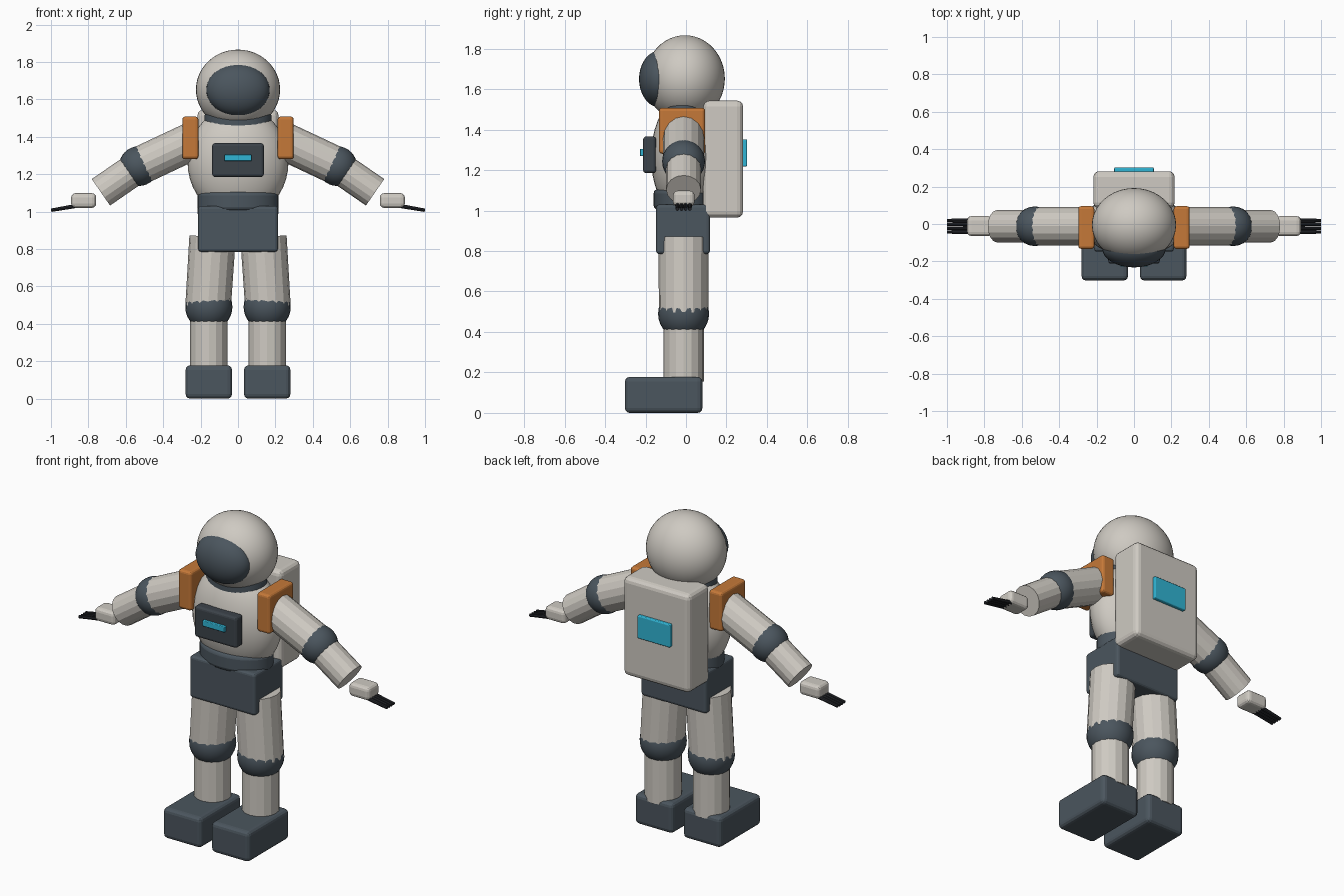
import bpy, math
from mathutils import Vector

if "Cube" in bpy.data.objects:
    bpy.data.objects.remove(bpy.data.objects["Cube"])


def material(name, rgb):
    m = bpy.data.materials.new(name)
    m.diffuse_color = (*rgb, 1)
    m.use_nodes = True
    m.node_tree.nodes["Principled BSDF"].inputs["Base Color"].default_value = m.diffuse_color
    return m


WHITE = material("suit_white", (0.62, 0.59, 0.54))
SLATE = material("slate", (0.07, 0.092, 0.112))
DARK = material("dark_slate", (0.045, 0.056, 0.068))
BLACK = material("finger_black", (0.018, 0.02, 0.025))
ORANGE = material("orange", (0.56, 0.19, 0.04))
CYAN = material("cyan", (0.03, 0.46, 0.66))
Y = -0.012  # depth of the limb axes


def finish(name, mat, smooth=None):
    ob = bpy.context.object
    ob.name = name
    ob.data.materials.append(mat)
    if smooth:
        bpy.ops.object.shade_smooth_by_angle(angle=math.radians(smooth))
    return ob


def ball(name, mat, centre, radii, seg=32, rings=20):
    bpy.ops.mesh.primitive_uv_sphere_add(segments=seg, ring_count=rings, radius=1, location=centre)
    ob = finish(name, mat, 60)
    ob.scale = radii
    return ob


def box(name, mat, x, y, z, bevel):
    """Bevelled box from its (min, max) on each axis."""
    lo, hi = Vector((x[0], y[0], z[0])), Vector((x[1], y[1], z[1]))
    bpy.ops.mesh.primitive_cube_add(size=1, location=(lo + hi) / 2)
    ob = bpy.context.object
    ob.scale = hi - lo
    bpy.ops.object.transform_apply(location=False, rotation=False, scale=True)
    finish(name, mat)
    mod = ob.modifiers.new("bevel", 'BEVEL')
    mod.width, mod.segments = bevel, 3
    return ob


def rod(name, mat, a, b, r1, r2, sides=16):
    """Faceted tube from a to b."""
    a, b = Vector(a), Vector(b)
    bpy.ops.mesh.primitive_cone_add(vertices=sides, radius1=r1, radius2=r2,
                                    depth=(b - a).length, location=(a + b) / 2)
    ob = finish(name, mat)
    ob.rotation_euler = (b - a).to_track_quat('Z', 'Y').to_euler()
    return ob


def collar(name, mat, centre, rx, ry, height, bevel):
    """Oval ring piece with rounded rims."""
    bpy.ops.mesh.primitive_cylinder_add(vertices=32, radius=1, depth=height, location=centre)
    ob = bpy.context.object
    ob.scale = (rx, ry, 1)
    bpy.ops.object.transform_apply(location=False, rotation=False, scale=True)
    finish(name, mat, 40)
    mod = ob.modifiers.new("bevel", 'BEVEL')
    mod.width, mod.segments = bevel, 3
    return ob


# head and body
ball("helmet", WHITE, (0, -0.005, 1.652), (0.225, 0.197, 0.214), 40, 24)
ball("visor", SLATE, (0, -0.13, 1.65), (0.17, 0.102, 0.14))
collar("neck_ring", SLATE, (0, Y, 1.485), 0.178, 0.12, 0.09, 0.015)
ball("torso", WHITE, (0, -0.005, 1.265), (0.27, 0.168, 0.30))
collar("waist", SLATE, (0, Y, 1.055), 0.217, 0.148, 0.10, 0.02)
box("hips", SLATE, (-0.213, 0.213), (-0.148, 0.118), (0.785, 1.03), 0.016)

# chest unit and backpack
box("chest_box", DARK, (-0.138, 0.138), (-0.212, -0.148), (1.185, 1.366), 0.015)
box("chest_light", CYAN, (-0.072, 0.072), (-0.228, -0.205), (1.27, 1.304), 0.004)
box("backpack", WHITE, (-0.217, 0.217), (0.085, 0.282), (0.965, 1.543), 0.03)
box("backpack_panel", CYAN, (-0.106, 0.106), (0.27, 0.302), (1.218, 1.352), 0.006)

for s, side in ((-1, "right"), (1, "left")):
    def span(a, b):
        return sorted((s * a, s * b))

    # arm
    box(side + "_shoulder_pad", ORANGE, span(0.212, 0.298), (-0.133, 0.095), (1.28, 1.508), 0.016)
    shoulder, elbow, wrist = (s * 0.23, Y, 1.384), (s * 0.53, Y, 1.243), (s * 0.733, Y, 1.103)
    rod(side + "_upper_arm", WHITE, shoulder, elbow, 0.102, 0.102)
    ball(side + "_elbow", SLATE, elbow, (0.106,) * 3, 24, 16)
    rod(side + "_forearm", WHITE, elbow, wrist, 0.086, 0.086)

    # hand
    box(side + "_glove", WHITE, span(0.758, 0.892), (-0.064, 0.042), (1.02, 1.098), 0.022)
    for i in range(4):
        y = Y + (i - 1.5) * 0.0205
        rod(f"{side}_finger_{i + 1}", BLACK, (s * 0.86, y, 1.031), (s * 0.999, y, 1.007),
            0.011, 0.009, 8)

    # leg
    rod(side + "_thigh", WHITE, (s * 0.16, Y, 0.49), (s * 0.136, Y, 0.865), 0.122, 0.124)
    ball(side + "_knee", SLATE, (s * 0.156, Y, 0.49), (0.126,) * 3, 24, 16)
    rod(side + "_shin", WHITE, (s * 0.156, Y, 0.155), (s * 0.156, Y, 0.49), 0.1, 0.1)
    box(side + "_boot", SLATE, span(0.032, 0.28), (-0.302, 0.081), (0, 0.178), 0.024)
